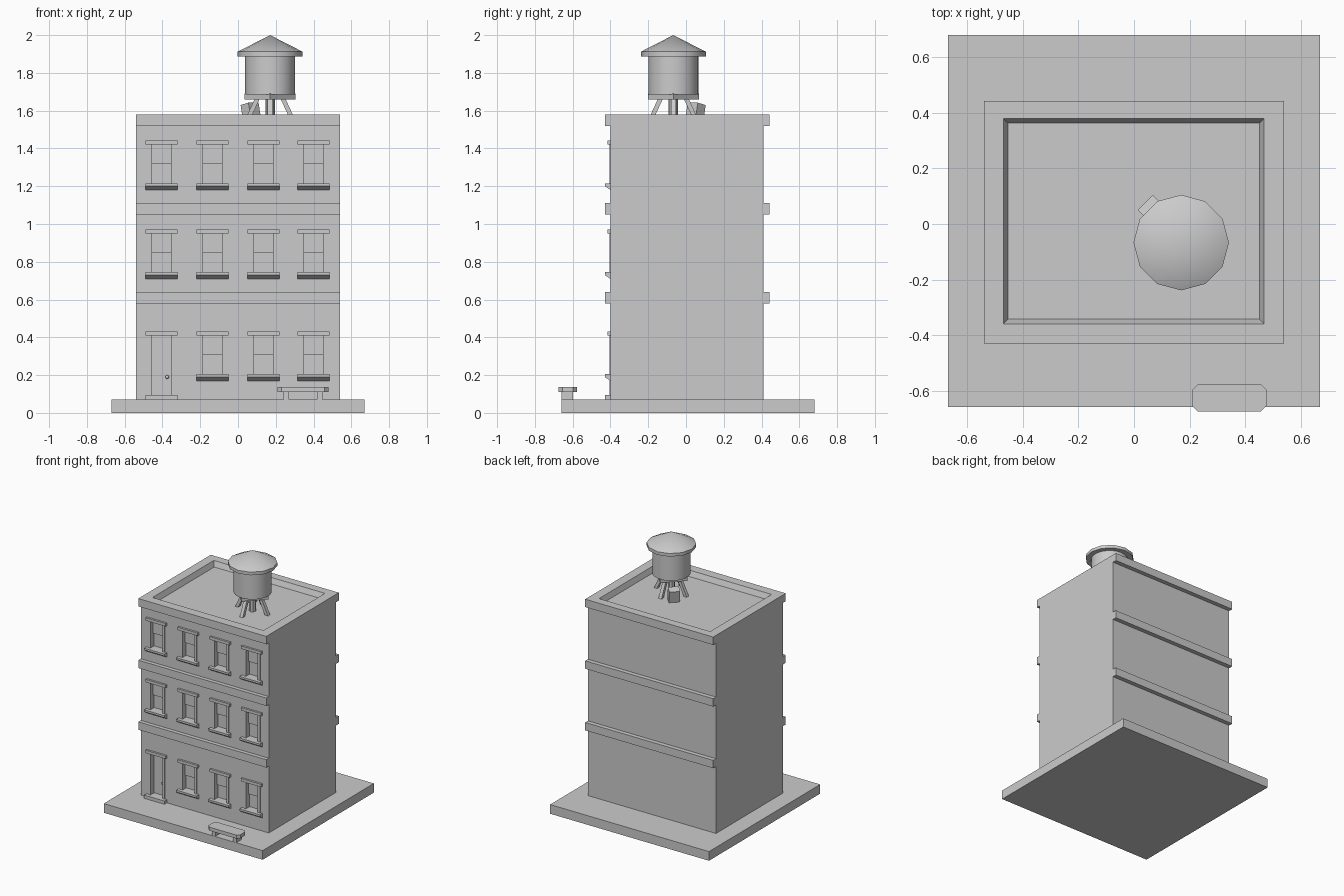
import bpy, bmesh, math
from mathutils import Matrix, Vector

if "Cube" in bpy.data.objects:
    bpy.data.objects.remove(bpy.data.objects["Cube"])


def add(name, bm, smooth=False):
    bmesh.ops.recalc_face_normals(bm, faces=bm.faces)
    me = bpy.data.meshes.new(name)
    bm.to_mesh(me)
    bm.free()
    ob = bpy.data.objects.new(name, me)
    bpy.context.collection.objects.link(ob)
    if smooth:
        bpy.ops.object.select_all(action='DESELECT')
        ob.select_set(True)
        bpy.context.view_layer.objects.active = ob
        bpy.ops.object.shade_smooth_by_angle(angle=math.radians(35))
    return ob


def put_box(bm, x0, x1, y0, y1, z0, z1):
    m = Matrix.Translation(((x0 + x1) / 2, (y0 + y1) / 2, (z0 + z1) / 2))
    m = m @ Matrix.Diagonal((x1 - x0, y1 - y0, z1 - z0, 1))
    return bmesh.ops.create_cube(bm, size=1, matrix=m)['verts']


def box(name, *dims):
    bm = bmesh.new()
    put_box(bm, *dims)
    return add(name, bm)


def prism(name, points, offset):
    bm = bmesh.new()
    f = bm.faces.new([bm.verts.new(p) for p in points])
    ext = bmesh.ops.extrude_face_region(bm, geom=[f])['geom']
    bmesh.ops.translate(bm, vec=offset, verts=[v for v in ext if isinstance(v, bmesh.types.BMVert)])
    return add(name, bm)


def cyl(name, x, y, z0, z1, r0, r1, n, turn=0, smooth=True):
    bm = bmesh.new()
    m = Matrix.Translation((x, y, (z0 + z1) / 2)) @ Matrix.Rotation(turn, 4, 'Z')
    bmesh.ops.create_cone(bm, cap_ends=True, segments=n, radius1=r0, radius2=r1, depth=z1 - z0, matrix=m)
    return add(name, bm, smooth)


FRONT, BACK = -0.40, 0.41
columns = [-0.405, -0.135, 0.135, 0.40]
rows = [0.17, 0.71, 1.18]

# Pavement and main walls
box("pavement", -0.67, 0.67, -0.66, 0.68, 0, 0.07)
walls = box("walls", -0.54, 0.54, FRONT, BACK, 0.07, 1.58)

# Cutter for window and door openings and the roof well
bm = bmesh.new()
for r, z in enumerate(rows):
    for c, x in enumerate(columns):
        door = r == 0 and c == 0
        put_box(bm, x - 0.05, x + 0.05, FRONT - 0.05, FRONT + 0.04, 0.095 if door else z + 0.035, z + 0.24)
well = put_box(bm, -0.47, 0.468, -0.36, 0.38, 1.54, 1.58)
for v in well:
    if v.co.z < 1.56:
        v.co.x *= 0.967
        v.co.y += 0.017 if v.co.y < 0 else -0.017
    else:
        v.co.z = 1.581
cutter = add("opening_cutter", bm)
cutter.hide_render = True
cutter.hide_viewport = True
mod = walls.modifiers.new("openings", 'BOOLEAN')
mod.operation = 'DIFFERENCE'
mod.object = cutter
mod.solver = 'EXACT'

# Storey bands and cornice, front and back
for z in (0.58, 1.05, 1.52):
    box("front_band", -0.54, 0.54, FRONT - 0.03, FRONT, z, z + 0.06)
    box("back_band", -0.54, 0.54, BACK, BACK + 0.033, z, z + 0.06)

# Windows and door
for r, z in enumerate(rows):
    for c, x in enumerate(columns):
        door = r == 0 and c == 0
        low, top = (0.095 if door else z + 0.035), z + 0.24
        box("lintel", x - 0.085, x + 0.085, FRONT - 0.015, FRONT + 0.005, top, top + 0.022)
        for s in (-1, 1):
            a, b = sorted((x + s * 0.05, x + s * 0.07))
            box("jamb", a, b, FRONT - 0.005, FRONT + 0.005, low, top)
        if door:
            box("doorstep", x - 0.085, x + 0.085, FRONT - 0.03, FRONT + 0.005, 0.07, 0.095)
            bm = bmesh.new()
            bmesh.ops.create_uvsphere(bm, u_segments=10, v_segments=6, radius=0.01,
                                      matrix=Matrix.Translation((x + 0.03, FRONT + 0.03, 0.19)))
            add("door_knob", bm, True)
        else:
            y = FRONT - 0.03
            prism("sill", [(x - 0.085, y, z + 0.035), (x - 0.085, y, z + 0.02),
                           (x - 0.085, FRONT, z), (x - 0.085, FRONT, z + 0.035)], (0.17, 0, 0))
            box("upper_sash", x - 0.05, x + 0.05, FRONT + 0.025, FRONT + 0.045, (low + top) / 2, top)

# Bench with clipped corners
x0, x1, y0, y1, k = 0.21, 0.478, -0.675, -0.577, 0.02
prism("bench_seat", [(x0 + k, y0, 0.11), (x1 - k, y0, 0.11), (x1, y0 + k, 0.11), (x1, y1 - k, 0.11),
                     (x1 - k, y1, 0.11), (x0 + k, y1, 0.11), (x0, y1 - k, 0.11), (x0, y0 + k, 0.11)],
      (0, 0, 0.027))
for x in (0.255, 0.433):
    box("bench_leg", x - 0.014, x + 0.014, -0.658, -0.598, 0.07, 0.11)

# Water tank
tx, ty = 0.17, -0.067
cyl("tank_platform", tx, ty, 1.66, 1.69, 0.135, 0.135, 4, smooth=False)
cyl("tank_body", tx, ty, 1.685, 1.89, 0.132, 0.132, 24)
cyl("tank_brim", tx, ty, 1.888, 1.912, 0.172, 0.172, 12)
cyl("tank_roof", tx, ty, 1.912, 2.0, 0.172, 0, 12)
cyl("tank_pipe", tx, ty, 1.54, 1.67, 0.025, 0.025, 8)

# Splayed tank legs
for i in range(4):
    d = Vector((math.cos(i * math.pi / 2), math.sin(i * math.pi / 2), 0))
    base = Vector((tx, ty, 1.54)) + d * 0.125
    head = Vector((tx, ty, 1.67)) + d * 0.065
    side = Vector((-d.y, d.x, 0)) * 0.013
    out = d * 0.013
    prism("tank_leg", [base + side + out, base - side + out, base - side - out, base + side - out], head - base)

# Small tilted service box beside the tank
bm = bmesh.new()
put_box(bm, -0.03, 0.03, -0.038, 0.038, -0.05, 0.045)
m = Matrix.Translation((0.068, 0.05, 1.592)) @ Matrix.Rotation(math.radians(135), 4, 'Z') @ Matrix.Rotation(math.radians(12), 4, 'Y')
bmesh.ops.transform(bm, matrix=m, verts=bm.verts)
add("service_box", bm)
